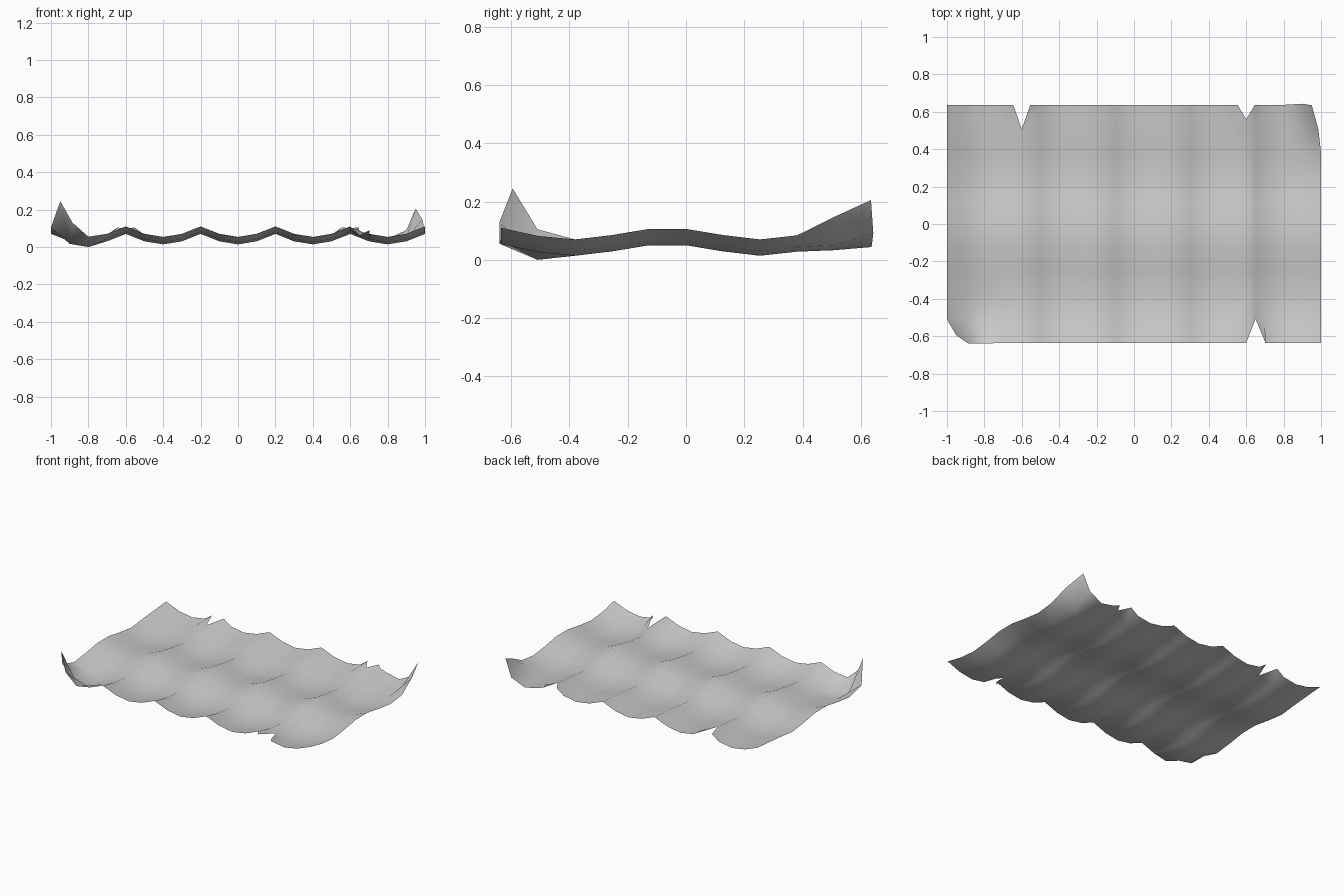
import bpy, bmesh, math

if "Cube" in bpy.data.objects:
    bpy.data.objects.remove(bpy.data.objects["Cube"])

# Sheet grid: scallops across x, gentle waves along y
xs = [round(-1 + 0.1 * i, 2) for i in range(21)]
xs.insert(xs.index(0.6) + 1, 0.65)
ys = [round(-0.635 + 0.127 * j, 3) for j in range(11)]
row_lift = [.04, .012, 0, .015, .036, .036, .015, 0, .014, .025, .035]
last = len(ys) - 1


def height(x, j):
    def scallop(v):
        return 0.014 + 0.056 * (1 - abs(math.cos(math.pi * v / 0.4)))
    z = (scallop(0.6) + scallop(0.7)) / 2 if x == 0.65 else scallop(x)
    return z + row_lift[j]


# Curled corners and the shallow notch tip: (x, row) -> new position
moved = {
    (-1, 0): (-.95, -.595, .245), (-.9, 0): (-.885, -.64, .13),
    (-.8, 0): (-.8, -.64, .055), (-1, 1): (-1, -.51, .105),
    (-.9, 1): (-.9, -.508, .017), (-.8, 1): (-.8, -.51, 0),
    (1, last): (.95, .635, .205), (.9, last): (.9, .643, .09),
    (1, last - 1): (.985, .51, .148), (.9, last - 1): (.9, .508, .05),
    (.8, last - 1): (.8, .508, .033), (.8, last): (.8, .637, .044),
    (.6, last - 1): (.6, .56, .1),
}
# Torn notches: border point is ripped apart by these half widths
notches = {(-.6, last): .045, (.6, last): .045, (.65, 0): .053}

bm = bmesh.new()
verts = {}


def vert(i, j, side):
    """Grid vertex; notch vertices get one copy for each side."""
    key = (xs[i], j)
    gap = notches.get(key, 0)
    name = (i, j, side if gap else 0)
    if name not in verts:
        x, y, z = moved.get(key, (xs[i], ys[j], height(xs[i], j)))
        verts[name] = bm.verts.new((x + side * gap, y, z))
    return verts[name]


for i in range(len(xs) - 1):
    for j in range(last):
        bm.faces.new((vert(i, j, 1), vert(i + 1, j, -1),
                      vert(i + 1, j + 1, -1), vert(i, j + 1, 1)))
for f in bm.faces:
    f.smooth = True
mesh = bpy.data.meshes.new("corrugated_sheet")
bm.to_mesh(mesh)
bm.free()
bpy.context.collection.objects.link(bpy.data.objects.new("corrugated_sheet", mesh))
